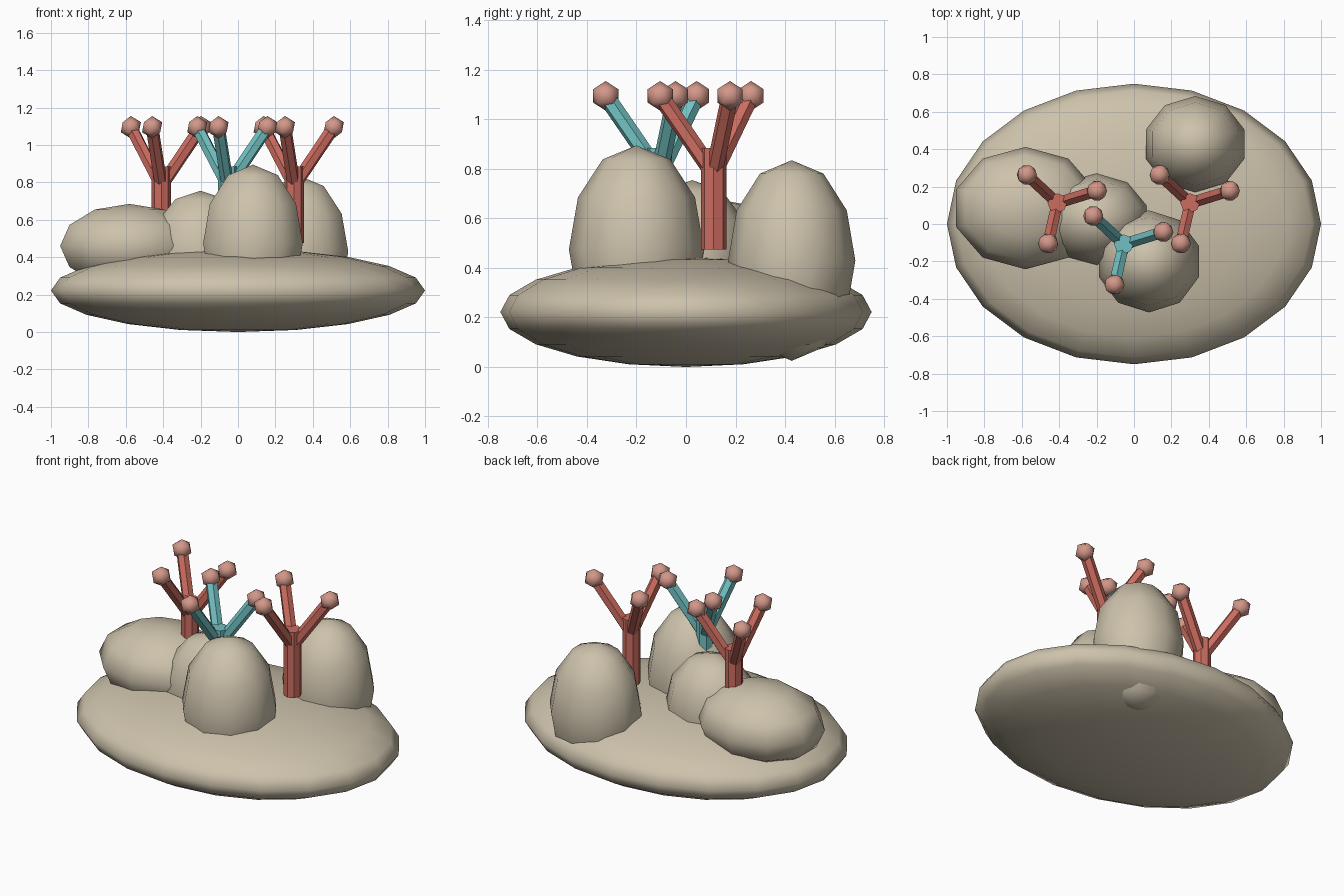
import bpy, math
from mathutils import Vector

if "Cube" in bpy.data.objects:
    bpy.data.objects.remove(bpy.data.objects["Cube"])


def material(name, rgb):
    m = bpy.data.materials.new(name)
    m.diffuse_color = (*rgb, 1)
    m.use_nodes = True
    m.node_tree.nodes["Principled BSDF"].inputs["Base Color"].default_value = m.diffuse_color
    return m


STONE = material("sand stone", (0.61, 0.54, 0.41))
RED = material("coral red", (0.60, 0.15, 0.115))
BLUE = material("coral turquoise", (0.17, 0.53, 0.54))
TIP = material("pale pink tip", (0.65, 0.31, 0.25))


def finish(name, mat, smooth):
    ob = bpy.context.object
    ob.name = name
    ob.data.materials.append(mat)
    if smooth:
        bpy.ops.object.shade_smooth()
    return ob


def boulder(name, centre, radii, segments=10, rings=6):
    bpy.ops.mesh.primitive_uv_sphere_add(segments=segments, ring_count=rings, location=centre)
    bpy.context.object.scale = radii
    bpy.ops.object.transform_apply(location=False, rotation=False, scale=True)
    return finish(name, STONE, True)


def rod(name, start, end, radius, sides, mat):
    start, end = Vector(start), Vector(end)
    axis = end - start
    bpy.ops.mesh.primitive_cylinder_add(vertices=sides, radius=radius, depth=axis.length,
                                        location=(start + end) / 2)
    bpy.context.object.rotation_euler = axis.to_track_quat('Z', 'Y').to_euler()
    return finish(name, mat, False)


def coral(name, x, y, mat):
    # upright stem with three splayed branches, each ending in a round tip
    rod(name + "_stem", (x, y, 0.475), (x, y, 0.885), 0.052, 8, mat)
    for i in range(3):
        a = 0.3 + i * math.tau / 3
        tip = (x + 0.222 * math.cos(a), y + 0.222 * math.sin(a), 1.095)
        rod(f"{name}_branch_{i + 1}", (x, y, 0.78), tip, 0.035, 6, mat)
        bpy.ops.mesh.primitive_ico_sphere_add(subdivisions=1, radius=0.06, location=tip)
        finish(f"{name}_tip_{i + 1}", TIP, True)


# Flat oval base stone
boulder("base_stone", (0, 0, 0.222), (1, 0.75, 0.222), 20, 10)

# Boulders resting on the base
boulder("wide_boulder", (-0.58, 0.085, 0.46), (0.39, 0.327, 0.225))
boulder("middle_boulder", (-0.20, 0.025, 0.42), (0.284, 0.245, 0.335))
boulder("front_boulder", (0.08, -0.20, 0.475), (0.28, 0.273, 0.42))
boulder("back_boulder", (0.327, 0.427, 0.43), (0.276, 0.257, 0.405))

# Branching corals
coral("left_coral", -0.41, 0.112, RED)
coral("middle_coral", -0.055, -0.108, BLUE)
coral("right_coral", 0.30, 0.112, RED)
